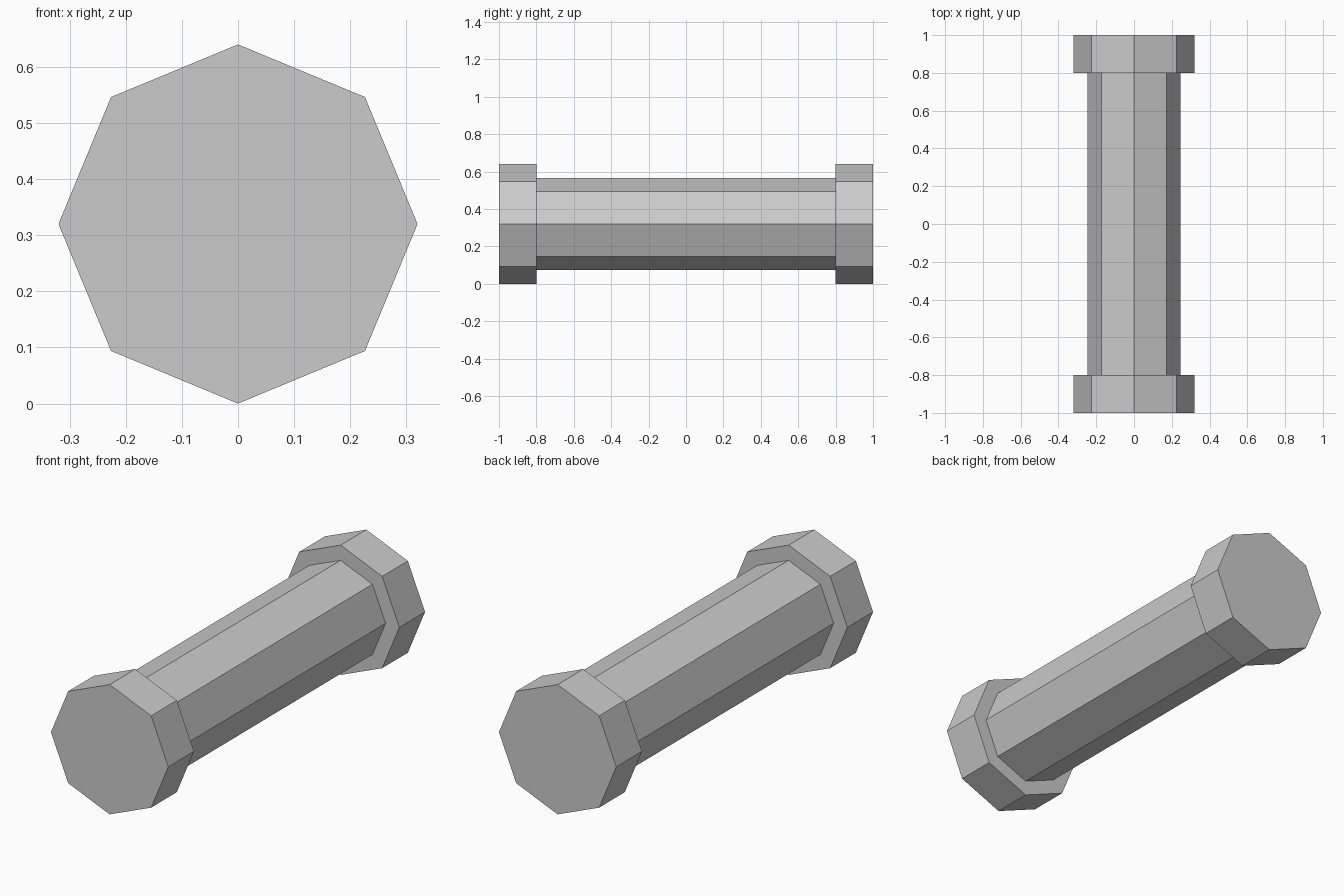
import bpy
import bmesh
from math import pi
from mathutils import Matrix

cube = bpy.data.objects.get("Cube")
if cube:
    bpy.data.objects.remove(cube, do_unlink=True)

RADIUS = 0.32      # end caps
SHAFT_RADIUS = 0.245
CAP_LENGTH = 0.2

# Single plain grey
grey = bpy.data.materials.new("plain grey")
grey.use_nodes = True
colour = (0.6, 0.6, 0.6, 1)
grey.diffuse_color = colour
grey.node_tree.nodes["Principled BSDF"].inputs["Base Color"].default_value = colour


def octagon_bar(name, radius, length, y):
    """Flat-shaded eight-sided bar lying along y, corners on the axes."""
    bm = bmesh.new()
    bmesh.ops.create_cone(bm, cap_ends=True, segments=8, radius1=radius,
                          radius2=radius, depth=length,
                          matrix=Matrix.Rotation(pi / 2, 4, "X"))
    mesh = bpy.data.meshes.new(name)
    bm.to_mesh(mesh)
    bm.free()
    mesh.materials.append(grey)
    obj = bpy.data.objects.new(name, mesh)
    obj.location = (0, y, RADIUS)
    bpy.context.collection.objects.link(obj)


# Shaft between two wider end caps
octagon_bar("shaft", SHAFT_RADIUS, 2 - 2 * CAP_LENGTH, 0)
for name, side in (("front_cap", -1), ("back_cap", 1)):
    octagon_bar(name, RADIUS, CAP_LENGTH, side * (1 - CAP_LENGTH / 2))
